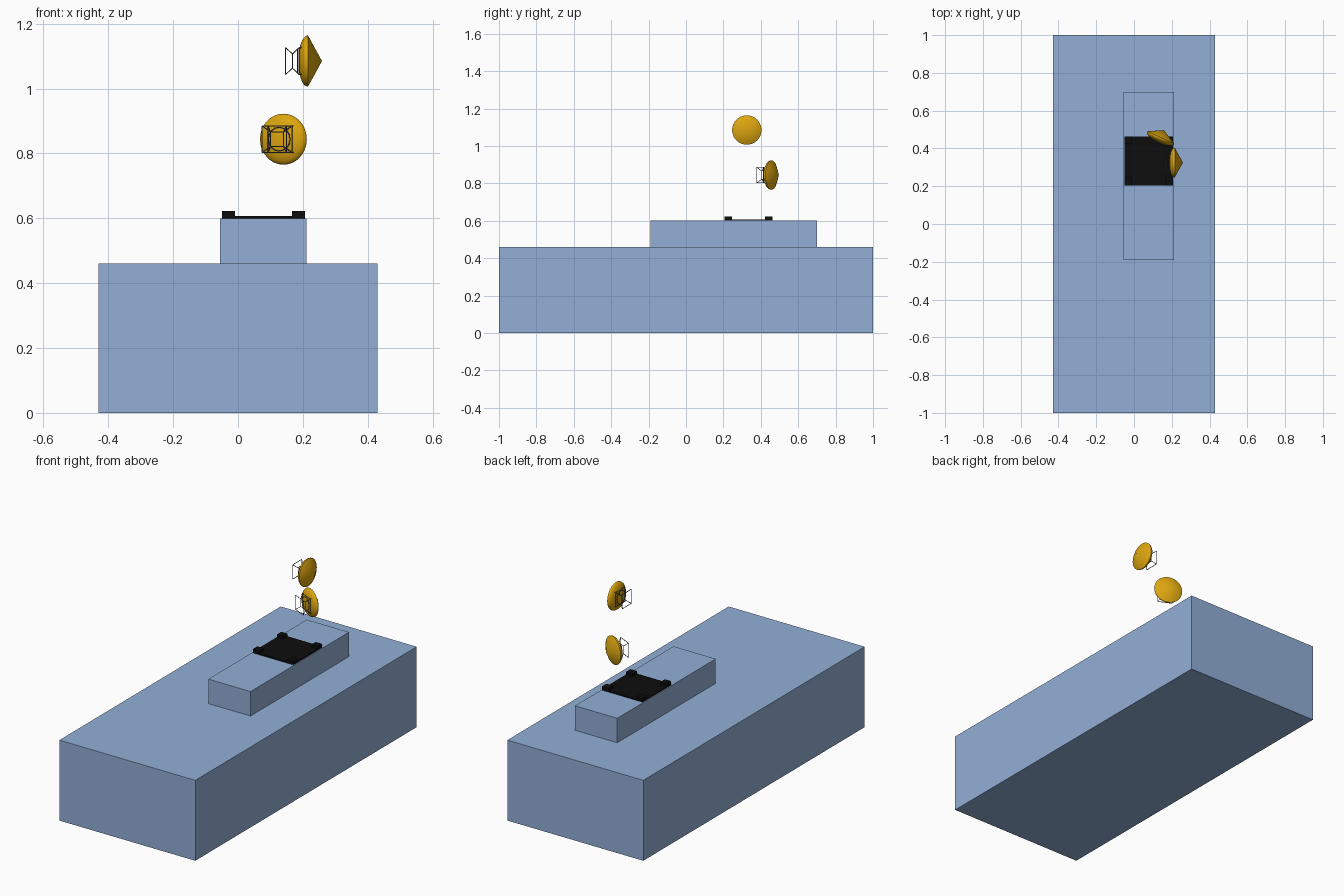
import bpy, bmesh, math
from mathutils import Vector, Matrix

if "Cube" in bpy.data.objects:
    bpy.data.objects.remove(bpy.data.objects["Cube"])


def material(name, color):
    m = bpy.data.materials.new(name)
    m.diffuse_color = color
    m.use_nodes = True
    m.node_tree.nodes["Principled BSDF"].inputs["Base Color"].default_value = m.diffuse_color
    return m


BLUE = material("blue", (0.29, 0.43, 0.68, 1))
BLACK = material("black", (0.004, 0.004, 0.004, 1))
GOLD = material("gold", (0.72, 0.38, 0.005, 1))
STEEL = material("steel", (0.12, 0.12, 0.13, 1))


def finish(name, bm, mat, matrix=Matrix()):
    bmesh.ops.recalc_face_normals(bm, faces=bm.faces)
    me = bpy.data.meshes.new(name)
    bm.to_mesh(me)
    bm.free()
    ob = bpy.data.objects.new(name, me)
    ob.matrix_world = matrix
    me.materials.append(mat)
    bpy.context.collection.objects.link(ob)
    return ob


def box(name, x0, x1, y0, y1, z0, z1, mat):
    bm = bmesh.new()
    bmesh.ops.create_cube(bm, size=1)
    bmesh.ops.scale(bm, vec=(x1 - x0, y1 - y0, z1 - z0), verts=bm.verts)
    bmesh.ops.translate(bm, vec=((x0 + x1) / 2, (y0 + y1) / 2, (z0 + z1) / 2), verts=bm.verts)
    return finish(name, bm, mat)


def rod(bm, a, b, r=0.0016):
    a, b = Vector(a), Vector(b)
    d = b - a
    m = Matrix.Translation((a + b) / 2) @ d.to_track_quat('Z', 'Y').to_matrix().to_4x4()
    bmesh.ops.create_cone(bm, cap_ends=True, segments=6, radius1=r, radius2=r,
                          depth=d.length, matrix=m)


def thruster_dish(name, centre, facing):
    """Local +Z points along the facing direction; rim lies at z = 0."""
    matrix = Matrix.Translation(centre) @ Vector(facing).to_track_quat('Z', 'Y').to_matrix().to_4x4()
    # lens shaped body: cone behind, shallow dome in front
    n = 40
    profile = [(0, -0.045), (0.0785, -0.002), (0.0785, 0.001)]
    profile += [(0.0785 * math.cos(t), 0.028 * math.sin(t))
                for t in (i * math.pi / 16 for i in range(1, 9))]
    bm = bmesh.new()
    vs = [bm.verts.new((max(r, 0), 0, z)) for r, z in profile]
    es = [bm.edges.new(p) for p in zip(vs, vs[1:])]
    bmesh.ops.spin(bm, geom=vs + es, cent=(0, 0, 0), axis=(0, 0, 1),
                   angle=2 * math.pi, steps=n)
    bmesh.ops.remove_doubles(bm, verts=bm.verts, dist=1e-5)
    body = finish(name + "_body", bm, GOLD, matrix)
    bpy.context.view_layer.objects.active = body
    body.select_set(True)
    bpy.ops.object.shade_smooth_by_angle(angle=math.radians(25))
    body.select_set(False)

    # waisted lattice: outer square, narrow waist, rear square and ring
    bm = bmesh.new()

    def square(h, z):
        return [Vector((sx * h, sy * h, z)) for sx, sy in ((1, 1), (-1, 1), (-1, -1), (1, -1))]

    front, waist, rear = square(0.041, 0.067), square(0.022, 0.046), square(0.041, 0.026)
    for i in range(4):
        j = (i + 1) % 4
        for loop in (front, waist, rear):
            rod(bm, loop[i], loop[j])
        rod(bm, front[i], waist[i])
        rod(bm, waist[i], rear[i])
        rod(bm, rear[i], rear[i] - Vector((0, 0, 0.012)))
    ring = [Vector((0.037 * math.cos(a), 0.037 * math.sin(a), 0.031))
            for a in (k * math.pi / 8 for k in range(16))]
    for a, b in zip(ring, ring[1:] + ring[:1]):
        rod(bm, a, b)
    finish(name + "_lattice", bm, STEEL, matrix)


# stacked blocks
box("base_block", -0.43, 0.43, -1, 1, 0, 0.46, BLUE)
box("upper_block", -0.055, 0.212, -0.19, 0.70, 0.46, 0.60, BLUE)

# black tray with raised corners
X0, X1, Y0, Y1 = -0.05, 0.207, 0.205, 0.463
box("tray_plate", X0, X1, Y0, Y1, 0.60, 0.607, BLACK)
for i, x in enumerate((X0, X1 - 0.04)):
    for j, y in enumerate((Y0, Y1 - 0.04)):
        box(f"tray_corner_{i}{j}", x, x + 0.04, y, y + 0.04, 0.60, 0.622, BLACK)

# two floating dishes
thruster_dish("upper_dish", (0.214, 0.325, 1.085), (-1, 0, 0))
thruster_dish("lower_dish", (0.140, 0.456, 0.844), (-0.42, -0.907, 0))
